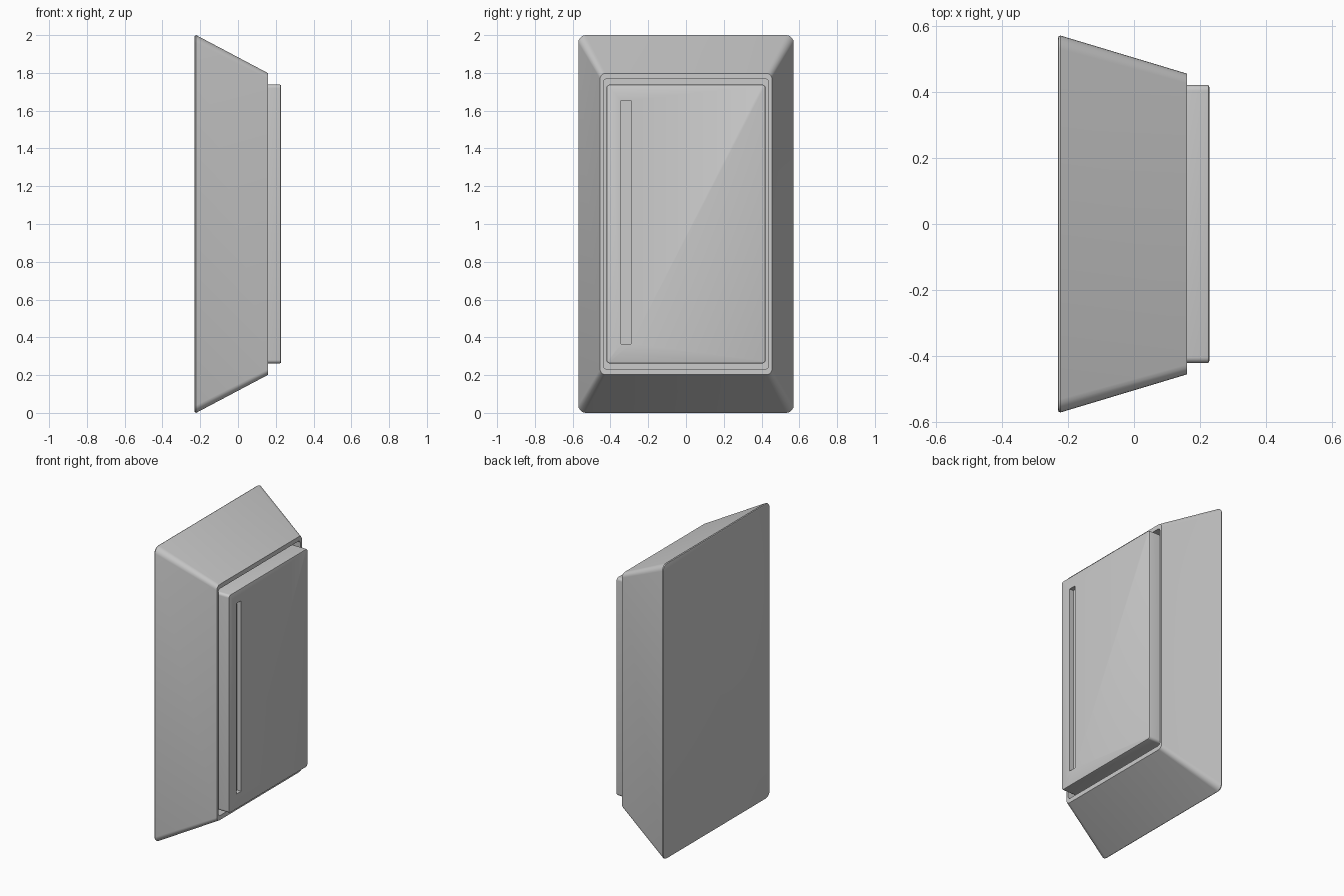
import bpy, bmesh, math

if "Cube" in bpy.data.objects:
    bpy.data.objects.remove(bpy.data.objects["Cube"])


def rounded_rect(x, half_y, half_z, r, seg=5):
    """Rounded rectangle in the plane of constant x, centred on z = 1."""
    pts = []
    for i, (sy, sz) in enumerate([(1, 1), (-1, 1), (-1, -1), (1, -1)]):
        for k in range(seg + 1):
            a = math.pi / 2 * (i + k / seg)
            pts.append((x, sy * (half_y - r) + r * math.cos(a),
                        1 + sz * (half_z - r) + r * math.sin(a)))
    return pts


def loft(name, rings):
    """Closed solid skinned through a list of (x, half_y, half_z, radius)."""
    bm = bmesh.new()
    loops = [[bm.verts.new(p) for p in rounded_rect(*r)] for r in rings]
    n = len(loops[0])
    for a, b in zip(loops, loops[1:]):
        for i in range(n):
            j = (i + 1) % n
            bm.faces.new((a[i], a[j], b[j], b[i]))
    bm.faces.new(loops[0][::-1])
    bm.faces.new(loops[-1])
    bmesh.ops.recalc_face_normals(bm, faces=bm.faces)
    mesh = bpy.data.meshes.new(name)
    bm.to_mesh(mesh)
    bm.free()
    ob = bpy.data.objects.new(name, mesh)
    bpy.context.collection.objects.link(ob)
    return ob


def smooth(ob):
    bpy.ops.object.select_all(action='DESELECT')
    ob.select_set(True)
    bpy.context.view_layer.objects.active = ob
    bpy.ops.object.shade_smooth_by_angle(angle=math.radians(35))


# Tapered housing with softened back edge and a recess in its front rim
housing = loft("housing", [
    (-0.230, 0.562, 0.992, 0.034),
    (-0.228, 0.568, 0.997, 0.038),
    (-0.222, 0.570, 1.000, 0.040),
    (0.160, 0.455, 0.798, 0.030),
    (0.160, 0.438, 0.768, 0.020),
    (0.100, 0.438, 0.768, 0.020),
])

# Raised door panel seated in the recess
panel = loft("door_panel", [
    (0.098, 0.421, 0.738, 0.018),
    (0.221, 0.421, 0.738, 0.018),
    (0.226, 0.419, 0.736, 0.016),
    (0.228, 0.414, 0.731, 0.012),
])

# Long grip slot cut into the panel
bpy.ops.mesh.primitive_cube_add(size=1, location=(0.228, -0.317, 1.01))
cutter = bpy.context.object
cutter.name = "slot_cutter"
cutter.scale = (0.06, 0.052, 1.29)
cutter.hide_render = True
cutter.display_type = 'WIRE'
cut = panel.modifiers.new("grip_slot", 'BOOLEAN')
cut.object = cutter
cut.operation = 'DIFFERENCE'
cut.solver = 'EXACT'
bpy.context.view_layer.objects.active = panel
bpy.ops.object.select_all(action='DESELECT')
panel.select_set(True)
bpy.ops.object.modifier_apply(modifier=cut.name)
bpy.data.objects.remove(cutter)

for part in (housing, panel):
    smooth(part)
